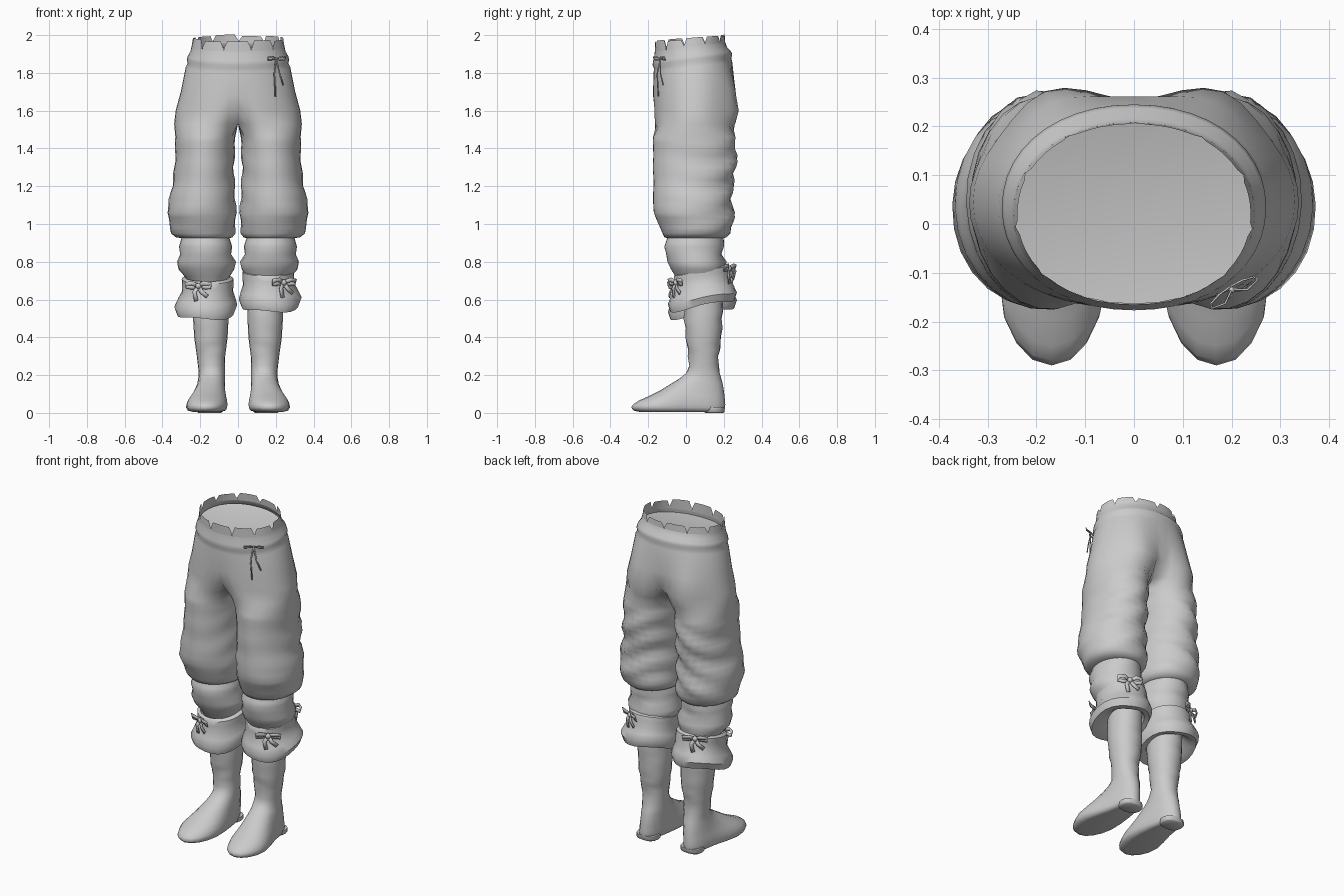
import bpy, bmesh, math
from mathutils import Vector

if "Cube" in bpy.data.objects:
    bpy.data.objects.remove(bpy.data.objects["Cube"])

GREY = bpy.data.materials.new("cloth_grey")
GREY.diffuse_color = (0.6, 0.6, 0.6, 1)
GREY.use_nodes = True
GREY.node_tree.nodes["Principled BSDF"].inputs["Base Color"].default_value = GREY.diffuse_color


def finish(bm, name, angle=50, recalc=True):
    if recalc:
        bmesh.ops.recalc_face_normals(bm, faces=bm.faces[:])
    me = bpy.data.meshes.new(name)
    bm.to_mesh(me)
    bm.free()
    me.materials.append(GREY)
    ob = bpy.data.objects.new(name, me)
    bpy.context.collection.objects.link(ob)
    bpy.ops.object.select_all(action='DESELECT')
    ob.select_set(True)
    bpy.context.view_layer.objects.active = ob
    bpy.ops.object.shade_smooth_by_angle(angle=math.radians(angle))
    return ob


def mirror(ob):
    m = ob.modifiers.new("mirror", 'MIRROR')
    m.use_clip = True
    m.merge_threshold = 0.0005


def bridge(bm, a, b, closed=True):
    n = len(a)
    for i in range(n if closed else n - 1):
        j = (i + 1) % n
        bm.faces.new((a[i], a[j], b[j], b[i]))


def spow(v, p):
    return math.copysign(abs(v) ** p, v)


def oval(t, x0, x1, y0, y1, p=1.0):
    return ((x0 + x1) / 2 + (x1 - x0) / 2 * spow(math.cos(t), p),
            (y0 + y1) / 2 + (y1 - y0) / 2 * spow(math.sin(t), p))


def refine(rows, step):
    out = []
    for a, b in zip(rows, rows[1:]):
        n = max(1, round(abs(a[0] - b[0]) / step))
        out += [tuple(u + (v - u) * k / n for u, v in zip(a, b)) for k in range(n)]
    return out + [rows[-1]]


# Breeches: half hip arcs joined to a closed leg tube, then mirrored
M, K = 23, 3
hips = [(1.94, .247, -.165, .208), (1.915, .252, -.168, .216), (1.89, .266, -.174, .238),
        (1.87, .271, -.177, .245), (1.852, .266, -.17, .24), (1.83, .277, -.171, .245),
        (1.70, .303, -.175, .26), (1.60, .33, -.175, .265), (1.53, .338, -.175, .262)]
legs = [(1.46, .014, .332, -.175, .262), (1.3, .022, .335, -.175, .265),
        (1.2, .018, .35, -.173, .245), (1.1, .012, .368, -.175, .245),
        (1.06, .01, .378, -.172, .25), (1.01, .012, .36, -.15, .252),
        (.95, .015, .355, -.125, .235), (.93, .03, .33, -.115, .215),
        (.925, .045, .30, -.1, .2), (.88, .03, .312, -.115, .2),
        (.84, .035, .303, -.105, .193), (.80, .015, .325, -.1, .21),
        (.76, .02, .315, -.08, .205), (.72, .045, .28, -.055, .2), (.66, .06, .25, -.02, .19)]
bm = bmesh.new()
prev = None
for z, rx, yf, yb in hips:
    ring = []
    for i in range(M):
        t = math.pi * (i / (M - 1) - .5)
        x, y = oval(t, -rx, rx, yf, yb, .95)
        if i in (0, M - 1):
            x = 0
        # seat bulge and crotch hollow
        y += .042 * math.exp(-((t - 1.0) / .32) ** 2) * math.exp(-((z - 1.62) / .1) ** 2)
        pull = max(0, (1.66 - z) / .13) ** 2 * .10 * math.exp(-(x / .05) ** 2)
        y += pull if y < 0 else -pull
        tilt = .13 * (y - .04) * min(1, max(0, (z - 1.6) / .22))
        ring.append(bm.verts.new((x, y, z + tilt)))
    if prev:
        bridge(bm, prev, ring, False)
    prev = ring
front, back = prev[0].co, prev[-1].co
prev = prev + [bm.verts.new(back.lerp(front, k / (K + 1))) for k in range(1, K + 1)]
for z, x0, x1, y0, y1 in refine(legs, .03):
    ring = []
    for i in range(M + K):
        d = -150 + 300 * i / (M - 1) if i < M else 150 + 60 * (i - M + 1) / (K + 1)
        t = math.radians(d)
        x, y = oval(t, x0, x1, y0, y1)
        # slanting cloth folds, stronger behind, calm near the hem
        amp = (.005 + .004 * math.sin(t)) * min(1, (1.5 - z) / .15) * min(1, abs(z - .92) / .1)
        if z < .8:
            amp = 0
        f = 1 + amp / .17 * math.sin(z * 44 + 2.2 * math.cos(t + .5) + 1.3 * math.sin(2 * t))
        cx, cy = (x0 + x1) / 2, (y0 + y1) / 2
        x, y = cx + (x - cx) * f, cy + (y - cy) * f
        ring.append(bm.verts.new((max(.004, x), y, z)))
    bridge(bm, prev, ring)
    prev = ring
mirror(finish(bm, "breeches", 60))

# Torn waist edge: tabs with narrow V slits between them
bm = bmesh.new()
TABS = 11
for k in range(TABS):
    a0 = math.radians(-107) + k * math.tau / TABS
    cols = []
    for j in range(5):
        row = []
        for h, gap in ((0, 0), (.35, .02), (1, .26)):
            s = j / 4
            s = s + (.5 - s) * gap
            rx = .247 - .008 * h
            x, y = oval(a0 + s * math.tau / TABS, -rx, rx, -.165, .208 - .003 * h, .95)
            z0 = 1.935 + .13 * (y - .04)
            z1 = 1.983 + .085 * (y - .02) + .004 * math.sin(k * 2.3)
            row.append(bm.verts.new((x, y, z0 + (z1 - z0) * h)))
        cols.append(row)
    for a, b in zip(cols, cols[1:]):
        bridge(bm, a, b, False)
bmesh.ops.remove_doubles(bm, verts=bm.verts[:], dist=.0005)
finish(bm, "torn_waist_edge")

# Inner waist floor
bm = bmesh.new()
rim = []
for i in range(32):
    x, y = oval(i * math.tau / 32, -.247, .247, -.164, .207, .95)
    rim.append(bm.verts.new((x, y, 1.915 + .13 * (y - .04))))
hub = bm.verts.new((0, .02, 1.885))
for i in range(32):
    bm.faces.new((rim[i], rim[(i + 1) % 32], hub))
finish(bm, "waist_lining", recalc=False)

# Flared cuffs below the knee, tilted down at the front
cuff = [(.74, .045, .28, -.05, .205), (.73, .025, .298, -.063, .222), (.70, .024, .296, -.064, .23),
        (.66, .026, .298, -.066, .235), (.625, .014, .318, -.08, .252), (.585, .004, .337, -.096, .27),
        (.545, .02, .322, -.084, .255), (.55, .05, .28, -.04, .225), (.59, .07, .23, -.005, .19)]
for side, name, dz in ((1, "right_cuff", .02), (-1, "left_cuff", -.02)):
    bm = bmesh.new()
    prev = None
    for z, x0, x1, y0, y1 in cuff:
        ring = []
        for i in range(24):
            t = i * math.tau / 24
            x, y = oval(t, x0, x1, y0, y1, .95)
            wave = .008 * math.sin(3 * t + side) * (.75 - z) / .2
            ring.append(bm.verts.new((side * x, y, z + dz + .19 * (y - .08) + wave)))
        if prev:
            bridge(bm, prev, ring)
        prev = ring
    finish(bm, name, 45)

# Boots: stacked outlines from shaft to toe
boot = [(.64, .055, .235, -.01, .197), (.5, .05, .238, -.01, .192), (.4, .055, .232, .0, .188),
        (.3, .068, .218, .012, .172), (.25, .07, .212, .015, .172), (.21, .07, .208, .0, .178),
        (.185, .07, .21, -.03, .186), (.16, .07, .215, -.07, .193), (.12, .068, .22, -.135, .2),
        (.09, .066, .228, -.195, .204), (.065, .064, .234, -.25, .206), (.045, .064, .236, -.28, .208),
        (.028, .066, .236, -.29, .207), (.012, .072, .23, -.277, .203), (.006, .09, .212, -.25, .18)]
bm = bmesh.new()
prev = None
for z, x0, x1, y0, y1 in refine(boot, .04):
    ring = []
    for i in range(20):
        t = i * math.tau / 20
        x, y = oval(t, x0, x1, y0, y1, .95)
        toe = min(1, max(0, (.03 - y) / .18)) * min(1, max(0, (.2 - z) / .08))
        cx = (x0 + x1) / 2
        x = cx + (x - cx) * (1 + .4 * toe) + .018 * toe
        if .2 < z < .55:
            y += .004 * math.sin(z * 60 + 2 * math.cos(t))
        ring.append(bm.verts.new((x, y, z)))
    if prev:
        bridge(bm, prev, ring)
    prev = ring
bm.faces.new(prev)
mirror(finish(bm, "boots", 75))

# Boot heels
bm = bmesh.new()
rings = []
for z, g in ((.03, 0), (.006, 0), (0, .008)):
    r = []
    for i in range(12):
        x, y = oval(i * math.tau / 12, .082 + g, .218 - g, .095 + g, .205 - g, .8)
        r.append(bm.verts.new((x, y, z)))
    if rings:
        bridge(bm, rings[-1], r)
    rings.append(r)
bm.faces.new(rings[0])
bm.faces.new(rings[-1])
mirror(finish(bm, "boot_heels", 60))


# Tied bows: knot, two loops and two tails made from ribbons
def ribbon(bm, pts, width, place):
    rows = []
    for i, p in enumerate(pts):
        a, b = Vector(pts[max(i - 1, 0)]), Vector(pts[min(i + 1, len(pts) - 1)])
        d = (b - a).normalized()
        side = d.cross(Vector((0, 0, 1)))
        if side.length < .2:
            side = Vector((0, 1, 0))
        side = side.normalized() * width / 2
        rows.append([bm.verts.new(place(Vector(p) + s)) for s in (side, -side)])
    for a, b in zip(rows, rows[1:]):
        bridge(bm, a, b, False)


def bow(name, at, deg, size, width, tail):
    out = Vector((math.cos(math.radians(deg)), math.sin(math.radians(deg)), 0))
    across = Vector((-out.y, out.x, 0))

    def place(p):  # local: across, up, outward
        return Vector(at) + across * p.x + Vector((0, 0, p.y)) + out * p.z
    bm = bmesh.new()
    for s in (-1, 1):
        ribbon(bm, [(0, 0, .01), (s * size * .5, size * .22, .028), (s * size, size * .15, .022),
                    (s * size * .95, -size * .1, .013), (s * size * .5, -size * .1, .006), (0, 0, .004)],
               width, place)
        ribbon(bm, [(0, 0, .012), (s * size * .3, -tail * .4, .022),
                    (s * size * (.45 + .3 * s), -tail * (.85 - .15 * s), .02)], width, place)
    knot = bmesh.ops.create_icosphere(bm, subdivisions=1, radius=width * .75)
    for v in knot['verts']:
        v.co = place(v.co + Vector((0, 0, .012)))
    ob = finish(bm, name)
    sol = ob.modifiers.new("thickness", 'SOLIDIFY')
    sol.thickness = .004
    sol.offset = 0


bow("right_front_bow", (.235, -.04, .69), -60, .068, .022, .08)
bow("left_front_bow", (-.205, -.055, .672), -108, .068, .022, .08)
bow("right_back_bow", (.215, .215, .765), 65, .068, .022, .08)
bow("left_back_bow", (-.215, .215, .735), 115, .068, .022, .08)
bow("waist_cord", (.195, -.125, 1.875), -58, .055, .007, .2)
